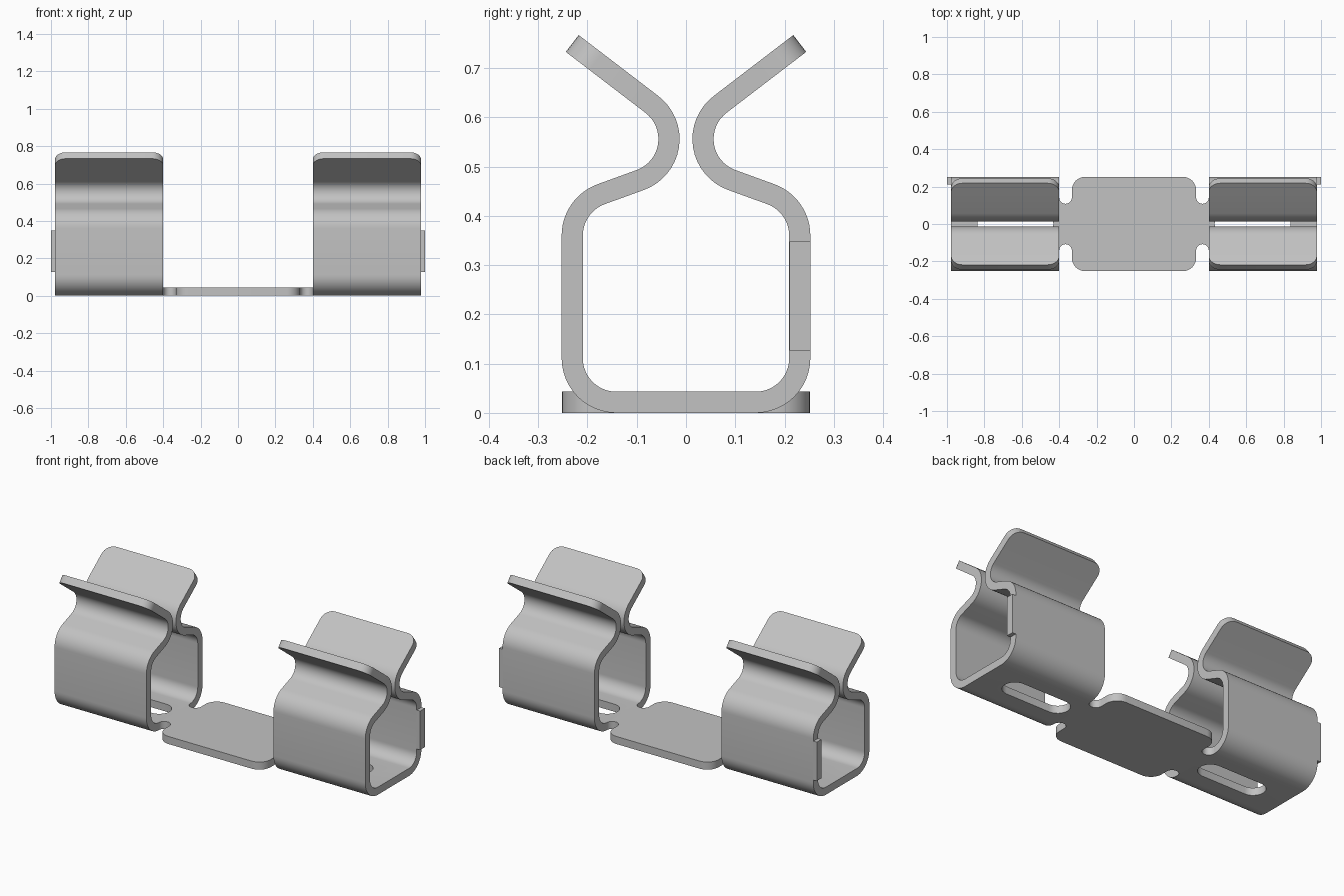
import bpy, bmesh, math
from mathutils import Vector

if "Cube" in bpy.data.objects:
    bpy.data.objects.remove(bpy.data.objects["Cube"])

HALF = 0.0215            # half of the sheet thickness
X0, X1 = 0.40, 0.978     # clip extent along x
LIP_R = 0.06             # rounding of the lip corners

metal = bpy.data.materials.new("brushed_steel_grey")
metal.diffuse_color = (0.54, 0.54, 0.54, 1)
metal.use_nodes = True
metal.node_tree.nodes["Principled BSDF"].inputs["Base Color"].default_value = metal.diffuse_color


def arc(cx, cy, r, a0, a1, n=12):
    return [Vector((cx + r * math.cos(math.radians(a0 + (a1 - a0) * i / n)),
                    cy + r * math.sin(math.radians(a0 + (a1 - a0) * i / n))))
            for i in range(n + 1)]


def finish(bm, name, smooth=True):
    bmesh.ops.recalc_face_normals(bm, faces=bm.faces[:])
    me = bpy.data.meshes.new(name)
    bm.to_mesh(me)
    bm.free()
    me.materials.append(metal)
    ob = bpy.data.objects.new(name, me)
    bpy.context.collection.objects.link(ob)
    if smooth:
        shade(ob)
    return ob


def activate(ob):
    bpy.ops.object.select_all(action='DESELECT')
    ob.select_set(True)
    bpy.context.view_layer.objects.active = ob


def shade(ob):
    activate(ob)
    bpy.ops.object.shade_smooth_by_angle(angle=math.radians(30))


def extruded(name, outline, z0, z1, smooth=True):
    bm = bmesh.new()
    f = bm.faces.new([bm.verts.new((p[0], p[1], z0)) for p in outline])
    ext = bmesh.ops.extrude_face_region(bm, geom=[f])
    for v in ext["geom"]:
        if isinstance(v, bmesh.types.BMVert):
            v.co.z = z1
    return finish(bm, name, smooth)


def centre_line():
    # half of the bent strip in (y, z), from floor to lip tip
    half = arc(0.1415, 0.111, 0.0895, -90, 0)
    half += arc(0.1415, 0.36, 0.0895, 0, 71)
    half += arc(0.123, 0.556, 0.0885, 251, 127, 16)
    tip, bend = Vector((0.231, 0.750)), half[-1]
    d = (tip - bend).normalized()
    n = 8
    for i in range(n + 1):      # denser samples toward the rounded corner
        half.append(tip - d * LIP_R * (1 - math.sin(math.pi / 2 * i / n)))
    return [Vector((-p.x, p.y)) for p in reversed(half)] + half


def build_clip(name):
    pts = centre_line()
    total = len(pts)
    bm = bmesh.new()
    rings = []
    for i, p in enumerate(pts):
        t = (pts[min(i + 1, total - 1)] - pts[max(i - 1, 0)]).normalized()
        # exact normal on the flat floor, walls and lips keeps thickness even
        nrm = Vector((t.y, -t.x)) * HALF
        dist = min((p - pts[0]).length, (p - pts[-1]).length)
        inset = 0.0
        if dist < LIP_R:
            inset = LIP_R - math.sqrt(max(0, LIP_R ** 2 - (LIP_R - dist) ** 2))
        a, b = p + nrm, p - nrm
        xa, xb = X0 + inset, X1 - inset
        rings.append([bm.verts.new(c) for c in (
            (xa, a.x, a.y), (xb, a.x, a.y), (xb, b.x, b.y), (xa, b.x, b.y))])
    for r, s in zip(rings, rings[1:]):
        for k in range(4):
            bm.faces.new((r[k], r[(k + 1) % 4], s[(k + 1) % 4], s[k]))
    bm.faces.new(rings[0])
    bm.faces.new(rings[-1])
    return finish(bm, name, False)


def mirror_x(ob):
    # twin part on the opposite end
    m = ob.modifiers.new("twin", 'MIRROR')
    m.use_mirror_merge = False
    activate(ob)
    bpy.ops.object.modifier_apply(modifier=m.name)


# spring clips with a rounded slot through the floor
clips = build_clip("spring_clips")
slot = arc(0.772, 0, 0.065, -90, 90) + arc(0.496, 0, 0.065, 90, 270)
cutter = extruded("slot_cutter", slot, -0.1, 0.1, False)
cutter.hide_render = True
cut = clips.modifiers.new("slot", 'BOOLEAN')
cut.object = cutter
cut.operation = 'DIFFERENCE'
cut.solver = 'EXACT'
activate(clips)
bpy.ops.object.modifier_apply(modifier=cut.name)
bpy.data.objects.remove(cutter)
mirror_x(clips)
shade(clips)

# end tabs on the back walls
tabs = extruded("end_tabs", [(X1 - 0.002, 0.21), (1.0, 0.21),
                             (1.0, 0.2525), (X1 - 0.002, 0.2525)], 0.127, 0.348)
mirror_x(tabs)

# centre plate with rounded corners and necked bridges to the clips
quad = arc(0.366, 0.142, 0.034, 0, -180) + arc(0.262, 0.182, 0.07, 0, 90, 8)
left = [Vector((-p.x, p.y)) for p in reversed(quad)]
top = quad + left
outline = top + [Vector((p.x, -p.y)) for p in reversed(top)]
extruded("centre_plate", outline, 0.0, 2 * HALF)
